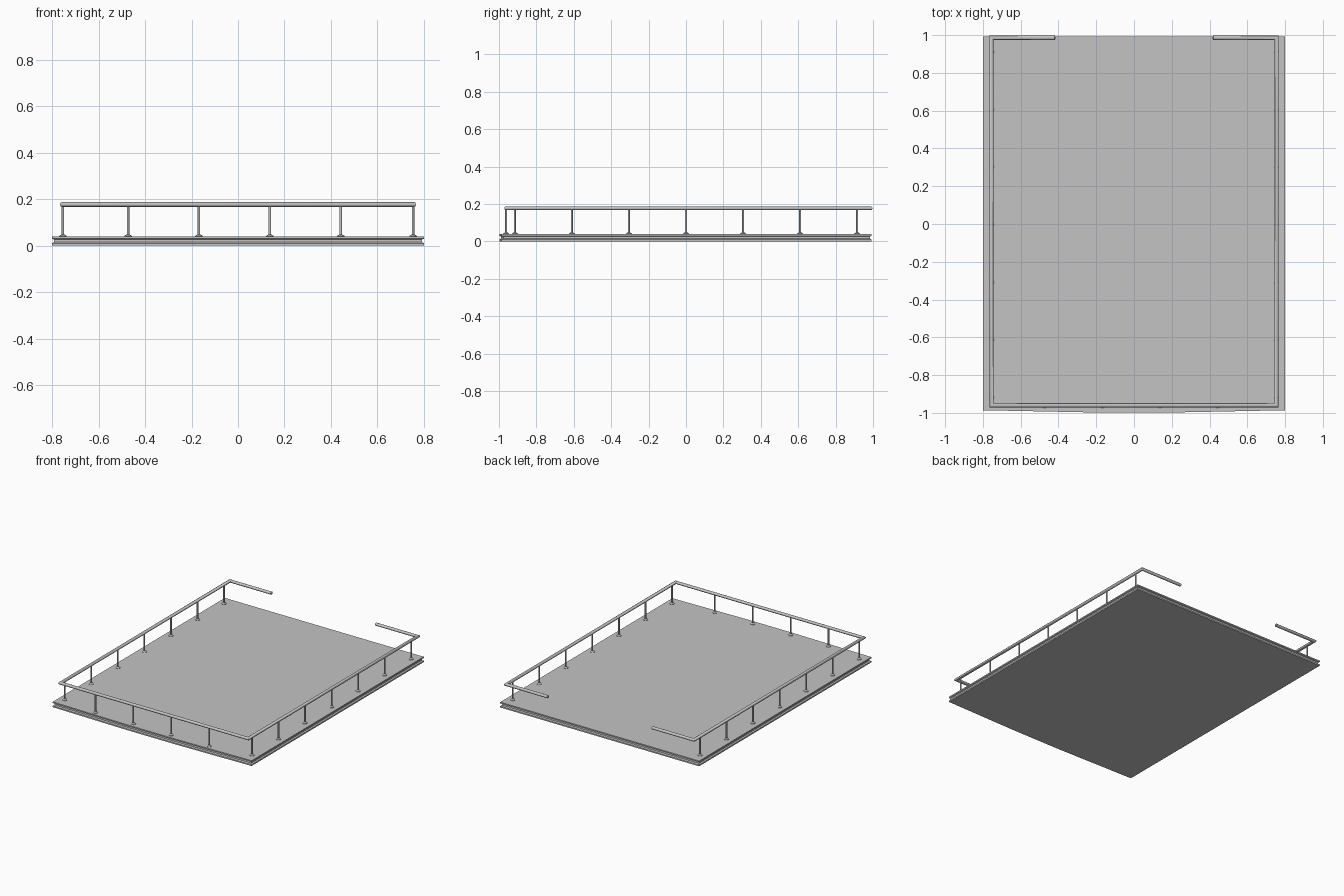
import bpy, bmesh, math
from mathutils import Vector

cube = bpy.data.objects.get("Cube")
if cube:
    bpy.data.objects.remove(cube, do_unlink=True)

grey = bpy.data.materials.new("plain grey")
grey.use_nodes = True
COLOUR = (0.55, 0.55, 0.55, 1)
grey.diffuse_color = COLOUR
grey.node_tree.nodes["Principled BSDF"].inputs["Base Color"].default_value = COLOUR


def loft(name, rings, closed_ring=True, smooth=False):
    """Skin a list of equal-length closed rings and cap both ends."""
    bm = bmesh.new()
    loops = [[bm.verts.new(p) for p in ring] for ring in rings]
    n = len(loops[0])
    for a, b in zip(loops, loops[1:]):
        for i in range(n):
            j = (i + 1) % n
            bm.faces.new((a[i], a[j], b[j], b[i]))
    bm.faces.new(loops[0])
    bm.faces.new(loops[-1])
    bmesh.ops.recalc_face_normals(bm, faces=bm.faces)
    mesh = bpy.data.meshes.new(name)
    bm.to_mesh(mesh)
    bm.free()
    mesh.materials.append(grey)
    obj = bpy.data.objects.new(name, mesh)
    bpy.context.collection.objects.link(obj)
    if smooth:
        bpy.ops.object.select_all(action="DESELECT")
        obj.select_set(True)
        bpy.context.view_layer.objects.active = obj
        bpy.ops.object.shade_smooth_by_angle(angle=math.radians(40))
    return obj


# Platform: slab with a channel round its edge and a slightly bowed front
def outline(inset, z):
    x, back, front = 0.8 - inset, 0.992 - inset, -0.986 + inset
    bow = [(-x, front), (-0.45, front - 0.007), (-0.2, front - 0.012)]
    pts = bow + [(-px, py) for px, py in reversed(bow)] + [(x, back), (-x, back)]
    return [(px, py, z) for px, py in pts]


edge = [(0, 0), (0, 0.010), (0.009, 0.015), (0.009, 0.026), (0, 0.030), (0, 0.039)]
loft("platform", [outline(inset, z) for inset, z in edge])

# Handrail: rounded tube swept round the platform with mitred corners
RAIL_Z, SIDE_X, FRONT_Y, BACK_Y = 0.177, 0.755, -0.960, 0.986
half = [(0.42, BACK_Y), (SIDE_X, BACK_Y), (SIDE_X, FRONT_Y)]
path = [Vector(p) for p in half + [(-x, y) for x, y in reversed(half)]]


def rail_ring(i, scale=1.0, shift=0.0):
    before = (path[i] - path[i - 1]).normalized() if i > 0 else None
    after = (path[i + 1] - path[i]).normalized() if i < len(path) - 1 else None
    dirs = [d for d in (before, after) if d]
    side = sum((Vector((d.y, -d.x)) for d in dirs), Vector((0, 0)))
    centre = path[i] + dirs[0] * shift
    ring = []
    for k in range(12):
        a = math.tau * (k + 0.5) / 12
        p = centre + side * (0.0115 * scale * math.cos(a))
        ring.append((p.x, p.y, RAIL_Z + 0.0105 * scale * math.sin(a)))
    return ring


last = len(path) - 1
rings = [rail_ring(0, 0.6, -0.004)] + [rail_ring(i) for i in range(last + 1)]
rings.append(rail_ring(last, 0.6, 0.004))
loft("handrail", rings, smooth=True)


# Posts: slim round bars on flared feet
def post(name, x, y):
    profile = [(0.016, 0.038), (0.016, 0.042), (0.010, 0.046),
               (0.0055, 0.048), (0.0055, RAIL_Z)]
    loft(name, [[(x + r * math.cos(math.tau * k / 12),
                  y + r * math.sin(math.tau * k / 12), z) for k in range(12)]
                for r, z in profile], smooth=True)


SPACING = 0.305
for i in range(7):
    y = (i - 3) * SPACING
    post(f"left_post_{i + 1}", 0.753, y)
    post(f"right_post_{i + 1}", -0.753, y)
for i in range(4):
    post(f"front_post_{i + 1}", -0.473 + i * SPACING, -0.962)
